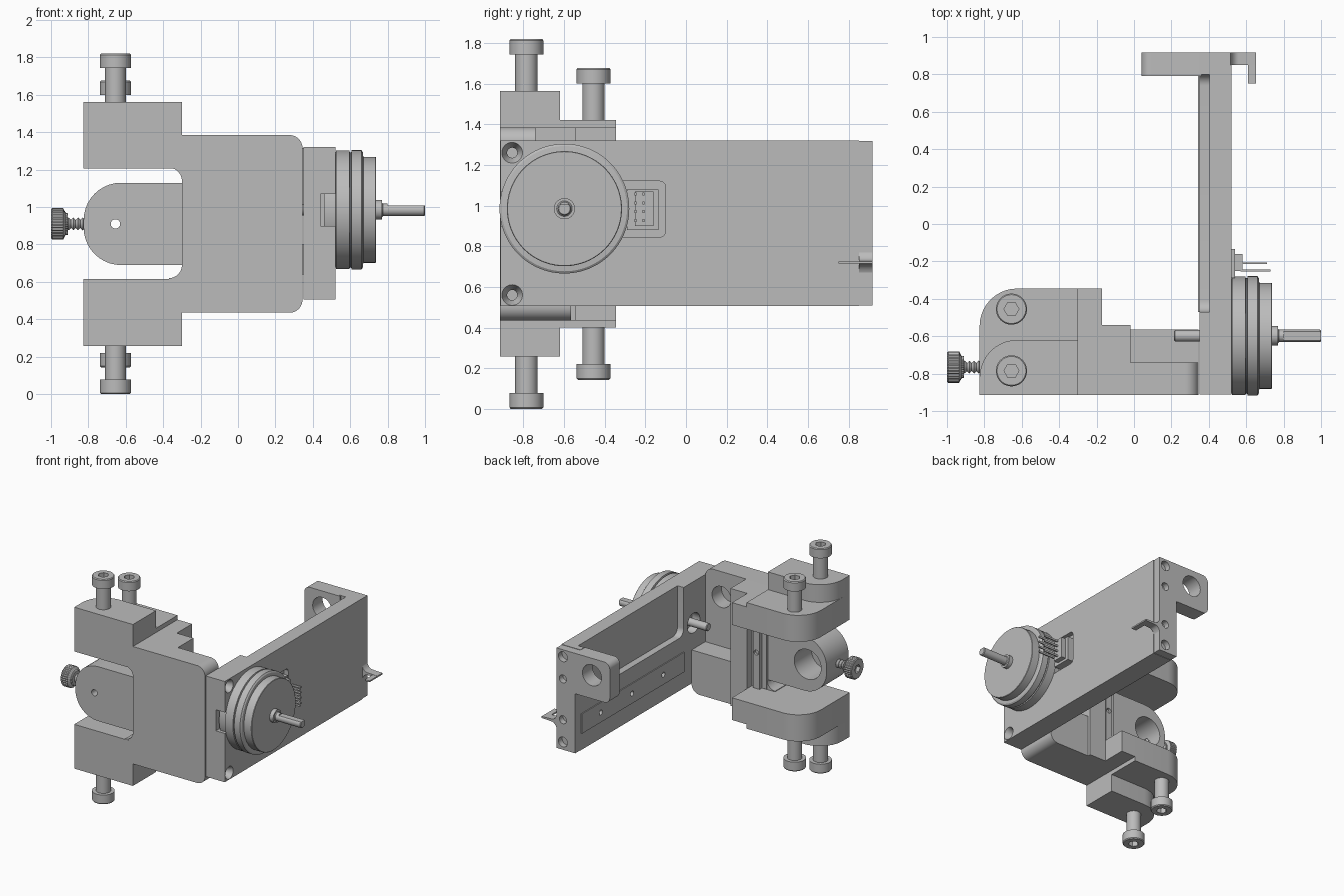
import bpy, bmesh, math
from mathutils import Vector

if "Cube" in bpy.data.objects:
    bpy.data.objects.remove(bpy.data.objects["Cube"])

GREY = (0.5, 0.5, 0.5, 1)
metal = bpy.data.materials.new("plain grey")
metal.use_nodes = True
metal.diffuse_color = GREY
metal.node_tree.nodes["Principled BSDF"].inputs["Base Color"].default_value = GREY
X, Y, Z = 0, 1, 2
MID = 0.91                      # height of the bracket's mirror plane


def point(axis, u, v, w):
    p = [u, v]
    p.insert(axis, w)
    return Vector(p)


def finish(name, bm):
    bmesh.ops.recalc_face_normals(bm, faces=bm.faces)
    mesh = bpy.data.meshes.new(name)
    bm.to_mesh(mesh)
    bm.free()
    mesh.materials.append(metal)
    ob = bpy.data.objects.new(name, mesh)
    bpy.context.collection.objects.link(ob)
    return ob


def loft(name, rings):
    bm = bmesh.new()
    loops = [[bm.verts.new(p) for p in ring] for ring in rings]
    n = len(loops[0])
    for a, b in zip(loops, loops[1:]):
        for i in range(n):
            bm.faces.new((a[i], a[(i + 1) % n], b[(i + 1) % n], b[i]))
    bm.faces.new(loops[0][::-1])
    bm.faces.new(loops[-1])
    return finish(name, bm)


def prism(name, axis, outline, w):
    return loft(name, [[point(axis, u, v, k) for u, v in outline] for k in w])


def plate(name, axis, u, v, w, radii=(0, 0, 0, 0)):
    """Extruded rectangle; corner radii run low-low, high-low, high-high, low-high."""
    outline = []
    corners = ((0, 0, 180), (1, 0, 270), (1, 1, 0), (0, 1, 90))
    for (i, j, start), r in zip(corners, radii):
        cu, cv = u[i] + (r, -r)[i], v[j] + (r, -r)[j]
        for k in range(11 if r else 1):
            a = math.radians(start + 9 * k)
            outline.append((cu + r * math.cos(a), cv + r * math.sin(a)))
    return prism(name, axis, outline, w)


def box(name, x, y, z):
    return plate(name, Z, x, y, z)


def lathe(name, axis, centre, profile, sides=48, knurl=1.0):
    rings = []
    for w, r in profile:
        ring = []
        for i in range(sides):
            a, rr = math.tau * i / sides, r * (knurl if i % 2 else 1)
            ring.append(point(axis, centre[0] + rr * math.cos(a), centre[1] + rr * math.sin(a), w))
        rings.append(ring)
    return loft(name, rings)


def cut(ob, *cutters):
    for c in cutters:
        m = ob.modifiers.new("cut", 'BOOLEAN')
        m.operation, m.solver, m.object = 'DIFFERENCE', 'EXACT', c
        bpy.context.view_layer.update()
        mesh = bpy.data.meshes.new_from_object(ob.evaluated_get(bpy.context.evaluated_depsgraph_get()))
        ob.modifiers.clear()
        ob.data = mesh
        bpy.data.objects.remove(c)
    return ob


def hole(axis, centre, r, a, b, sides=32):
    return lathe("hole", axis, centre, [(a, r), (b, r)], sides)


def mirrored(s, low, high):
    """Heights measured from the mirror plane, above (s=1) or below (s=-1)."""
    return sorted((MID + s * low, MID + s * high))


# Bracket plate with rod bore
bracket = plate("bracket_plate", Y, (-0.3, 0.345), (0.435, 1.385), (-0.915, -0.74), (0, 0.07, 0.07, 0))
cut(bracket, hole(Y, (0.2, 1.18), 0.085, -0.86, -0.7))
plate("bracket_lower_block", Y, (-0.02, 0.345), (0.435, 0.78), (-0.74, -0.565), (0, 0.07, 0, 0))
box("bracket_column", (-0.17, -0.02), (-0.74, -0.54), (0.435, 1.385))
box("bracket_web", (-0.3, -0.17), (-0.74, -0.6), (0.62, 1.21))
cut(box("bracket_rail", (-0.26, -0.2), (-0.6, -0.57), (0.62, 1.21)),
    hole(Y, (-0.23, MID), 0.02, -0.59, -0.5))
cut(box("gap_fillets", (-0.37, -0.29), (-0.914, -0.61), (0.61, 1.22)),
    plate("gap", Y, (-0.6, -0.3), (0.62, 1.21), (-1, -0.5), (0, 0.07, 0.07, 0)))


def bolt(name, s, y, base):
    def at(d):
        return MID + s * (base + d)
    ob = lathe(name, Z, (-0.655, y), [(at(-0.05), 0.055), (at(0.18), 0.055), (at(0.18), 0.083),
                                      (at(0.25), 0.083), (at(0.257), 0.077)])
    cut(ob, hole(Z, (-0.655, y), 0.04, at(0.21), at(0.3), 6))


# Upper and lower clamp jaws with their bolts
for s, side in ((1, "upper"), (-1, "lower")):
    corner = (0, 0, 0, 0.2)
    plate(side + "_jaw", Z, (-0.825, -0.3), (-0.915, -0.345), mirrored(s, 0.295, 0.51), corner)
    plate(side + "_jaw_pad", Z, (-0.825, -0.3), (-0.915, -0.62), mirrored(s, 0.51, 0.653), corner)
    box(side + "_shoulder", (-0.3, -0.17), (-0.74, -0.345), mirrored(s, 0.295, 0.475))
    bolt(side + "_front_bolt", s, -0.785, 0.653)
    bolt(side + "_rear_bolt", s, -0.455, 0.51)

# Tongue between the jaws
cut(plate("tongue", Y, (-0.825, -0.295), (0.69, 1.13), (-0.9, -0.62), (0.2, 0, 0, 0.2)),
    hole(Y, (-0.655, MID), 0.12, -0.84, -0.5), hole(Y, (-0.655, MID), 0.025, -1, -0.7))

# Thumb screw
thread = [(-0.93 + 0.0125 * i, 0.022 if i % 2 else 0.034) for i in range(16)]
lathe("thumb_screw_thread", X, (-0.765, MID), thread, 24)
cut(lathe("thumb_screw_knob", X, (-0.765, MID), [(-1, 0.078), (-0.993, 0.084), (-0.935, 0.084),
    (-0.922, 0.06), (-0.908, 0.058)], 64, 0.95), hole(X, (-0.765, MID), 0.035, -1.1, -0.97, 6))

# Long arm with a weight-saving pocket, screw holes and seats
AXLE = (-0.598, 0.985)
arm = box("arm", (0.35, 0.52), (-0.912, 0.85), (0.505, 1.32))
cut(arm, plate("pocket", X, (-0.47, 0.8), (0.93, 1.5), (0.2, 0.405), (0.06, 0.06, 0, 0)),
    plate("socket_recess", X, (-0.35, -0.1), (0.845, 1.12), (0.48, 0.6), (0.03, 0.03, 0.03, 0.03)),
    box("notch", (0.44, 0.6), (-1, -0.8), (0.9, 1.07)),
    hole(X, AXLE, 0.08, 0.2, 0.42))
for z in (0.56, 1.26):
    cut(arm, hole(X, (-0.855, z), 0.025, 0.2, 0.7),
        lathe("countersink", X, (-0.855, z), [(0.46, 0.025), (0.53, 0.055)]))
for y in (-0.2, 0.2, 0.6):
    cut(arm, hole(X, (y, 0.72), 0.02, 0.2, 0.42))
box("arm_rail", (0.342, 0.355), (-0.47, 0.84), (0.64, 0.8))
cut(bpy.data.objects["arm_rail"], *[hole(X, (y, 0.72), 0.02, 0.2, 0.42) for y in (-0.2, 0.2, 0.6)])

# End cap, rod ear and rear hook
cap = box("arm_end_cap", (0.35, 0.517), (0.85, 0.917), (0.508, 1.317))
for z, r in ((1.26, 0.04), (1.08, 0.032), (0.75, 0.032), (0.57, 0.04)):
    cut(cap, hole(Y, (0.46, z), r, 0.87, 1))
cut(plate("rod_ear", Y, (0.04, 0.36), (0.99, 1.317), (0.79, 0.917), (0.05, 0, 0, 0.05)),
    hole(Y, (0.2, 1.18), 0.085, 0.6, 1.1))
flare = [(0.51 + 0.05 * (1 - math.cos(t)), 0.08 * (1 - math.sin(t)) + 0.01)
         for t in [math.pi * k / 16 for k in range(9)]] + [(0.652, 0.006)]
prism("hook_base", Y, [(x, 0.72 + d) for x, d in flare] + [(x, 0.72 - d) for x, d in flare[::-1]],
      (0.85, 0.917))
box("hook_tip", (0.61, 0.652), (0.75, 0.86), (0.714, 0.726))

# Motor and shafts
lathe("motor", X, AXLE, [(0.46, 0.3), (0.52, 0.3), (0.525, 0.317), (0.595, 0.317), (0.598, 0.308),
      (0.605, 0.308), (0.608, 0.319), (0.66, 0.319), (0.668, 0.308), (0.67, 0.283),
      (0.735, 0.283), (0.738, 0.28)], 96)
lathe("shaft_collar", X, AXLE, [(0.73, 0.052), (0.77, 0.052), (0.77, 0.038), (0.78, 0.03)])
cut(lathe("output_shaft", X, AXLE, [(0.7, 0.033), (0.995, 0.033), (1, 0.028)]),
    box("flat", (0.8, 1.1), (-0.7, -0.5), (1.008, 1.1)))
lathe("inner_shaft", X, AXLE, [(0.215, 0.026), (0.22, 0.031), (0.48, 0.031)])

# Pin socket beside the motor
box("socket_base", (0.47, 0.54), (-0.29, -0.135), (0.88, 1.08))
box("socket_body", (0.54, 0.58), (-0.25, -0.16), (0.9, 1.07))
for i in range(4):
    z = 0.92 + 0.043 * i
    box("long_pin", (0.57, 0.73), (-0.253, -0.243), (z, z + 0.015))
    box("short_pin", (0.57, 0.71), (-0.215, -0.205), (z, z + 0.015))

# Smooth round surfaces, keep edges crisp
bpy.ops.object.select_all(action='DESELECT')
for ob in bpy.context.collection.objects:
    if ob.type == 'MESH' and ob.data.materials and ob.data.materials[0] == metal:
        ob.select_set(True)
        bpy.context.view_layer.objects.active = ob
bpy.ops.object.shade_smooth_by_angle(angle=math.radians(30))
